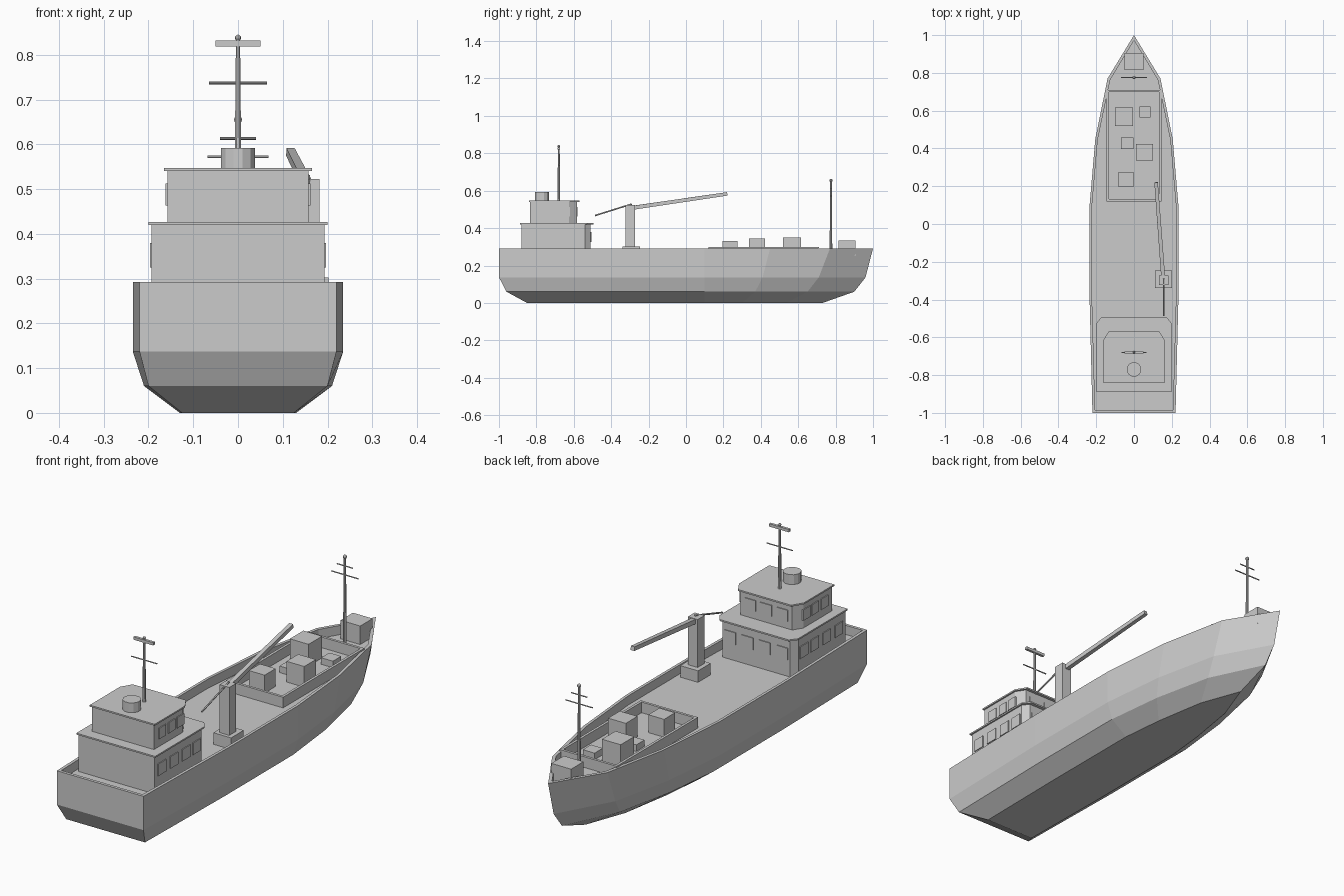
import bpy, bmesh, math
from mathutils import Vector

if "Cube" in bpy.data.objects:
    bpy.data.objects.remove(bpy.data.objects["Cube"])


def make(name, bm):
    bmesh.ops.recalc_face_normals(bm, faces=bm.faces[:])
    me = bpy.data.meshes.new(name)
    bm.to_mesh(me)
    bm.free()
    ob = bpy.data.objects.new(name, me)
    bpy.context.collection.objects.link(ob)
    return ob


def loft(name, loops):
    """Skin closed loops of equal length and cap both ends."""
    bm = bmesh.new()
    rows = [[bm.verts.new(p) for p in lp] for lp in loops]
    n = len(rows[0])
    for a, b in zip(rows, rows[1:]):
        for i in range(n):
            j = (i + 1) % n
            bm.faces.new((a[i], a[j], b[j], b[i]))
    bm.faces.new(rows[0])
    bm.faces.new(rows[-1])
    return make(name, bm)


def box(name, x0, x1, y0, y1, z0, z1):
    plan = [(x0, y0), (x1, y0), (x1, y1), (x0, y1)]
    return loft(name, [[(x, y, z) for x, y in plan] for z in (z0, z1)])


def block(name, x, y, sx, sy, z0, z1):
    return box(name, x - sx / 2, x + sx / 2, y - sy / 2, y + sy / 2, z0, z1)


def rod(name, a, b, r1, r2, sides=8):
    a, b = Vector(a), Vector(b)
    d = b - a
    q = d.to_track_quat('Z', 'Y')
    ring = [(math.cos(t), math.sin(t)) for t in
            [2 * math.pi * (i + .5) / sides for i in range(sides)]]
    return loft(name, [[p + q @ Vector((c * r, s * r, 0)) for c, s in ring]
                       for p, r in ((a, r1), (b, r2))])


def ball(name, loc, r):
    bm = bmesh.new()
    bmesh.ops.create_uvsphere(bm, u_segments=8, v_segments=6, radius=r)
    bmesh.ops.translate(bm, verts=bm.verts[:], vec=loc)
    return make(name, bm)


# Hull: half-breadth lines from keel to rim, then inside the bulwark to the deck
def ring(z, ys, ws):
    right = [(w, y, z) for y, w in zip(ys, ws)]
    return right + [(-x, y, z) for x, y, z in reversed(right[:-1])]


DECK = 0.25
rim_y = [-1, -.4, .1, .45, .77, 1]
rim_w = [.22, .235, .235, .205, .14, 0]
in_y = [-.986, -.4, .1, .447, .763, .972]
in_w = [.206, .222, .222, .192, .126, 0]
loft("hull", [
    ring(0, [-.85, -.4, .1, .3, .54, .73], [.125, .13, .13, .11, .07, 0]),
    ring(.06, [-.96, -.4, .1, .37, .65, .90], [.2, .21, .21, .18, .12, 0]),
    ring(.137, [-1, -.4, .1, .41, .71, .96], [.22, .235, .235, .203, .138, 0]),
    ring(.292, rim_y, rim_w),
    ring(.292, in_y, in_w),
    ring(DECK, in_y, in_w)])


# Deckhouse tiers with chamfered forward corners
def tier(name, w, y0, y1, cx, cy, z0, z1):
    plan = [(-w, y0), (w, y0), (w, y1 - cy), (w - cx, y1), (cx - w, y1), (-w, y1 - cy)]
    return loft(name, [[(x, y, z) for x, y in plan] for z in (z0, z1)])


tier("lower_house", .193, -.88, -.51, .022, .03, DECK, .421)
tier("lower_house_roof", .2, -.887, -.495, .025, .033, .42, .427)
tier("bridge", .158, -.835, -.583, .027, .042, .426, .541)
tier("bridge_roof", .165, -.84, -.57, .03, .05, .54, .547)

# Windows, slightly proud of the walls
for s in (-1, 1):
    for y in (-.83, -.742, -.655, -.577):
        block("lower_side_window", s * .193, y, .008, .057, .325, .38)
    for y in (-.777, -.708, -.646):
        block("bridge_side_window", s * .158, y, .008, .05, .463, .513)
for i in range(4):
    block("lower_front_window", (i - 1.5) * .088, -.51, .058, .008, .325, .38)
for i in range(3):
    block("bridge_front_window", (i - 1) * .082, -.583, .058, .008, .463, .513)

# Funnel and aft mast
rod("funnel", (0, -.77, .546), (0, -.77, .592), .039, .039, 12)
rod("aft_mast", (0, -.68, .546), (0, -.68, .835), .008, .005)
ball("aft_mast_light", (0, -.68, .838), .007)
rod("aft_mast_yard", (-.065, -.68, .737), (.065, -.68, .737), .003, .003, 6)
block("radar_bar", 0, -.68, .1, .012, .819, .832)

# Foremast
rod("foremast", (0, .775, DECK), (0, .775, .652), .008, .005)
ball("foremast_light", (0, .775, .655), .009)
for w, z in ((.068, .572), (.04, .613)):
    rod("foremast_yard", (-w, .775, z), (w, .775, z), .003, .003, 6)

# Deck crane
block("crane_base", .157, -.293, .09, .092, DECK, .303)
block("crane_post", .157, -.298, .05, .05, .302, .523)
rod("crane_jib", (.155, -.29, .508), (.117, .22, .583), .015, .013, 4)
rod("crane_stay", (.157, -.487, .467), (.157, -.29, .529), .004, .004, 6)

# Hatch coaming frame
for s in (-1, 1):
    block("coaming_side", s * .139, .415, .012, .59, DECK, .299)
for y in (.126, .704):
    block("coaming_end", 0, y, .266, .012, DECK, .299)

# Cargo boxes: x, y, size x, size y, top
for x, y, sx, sy, top in ((-.052, .567, .095, .098, .35), (.055, .38, .09, .085, .345),
                          (-.042, .236, .08, .08, .332), (.058, .593, .06, .06, .28),
                          (-.035, .427, .065, .06, .28)):
    block("cargo_box", x, y, sx, sy, DECK, top)
block("bow_locker", 0, .86, .1, .09, DECK, .335)
